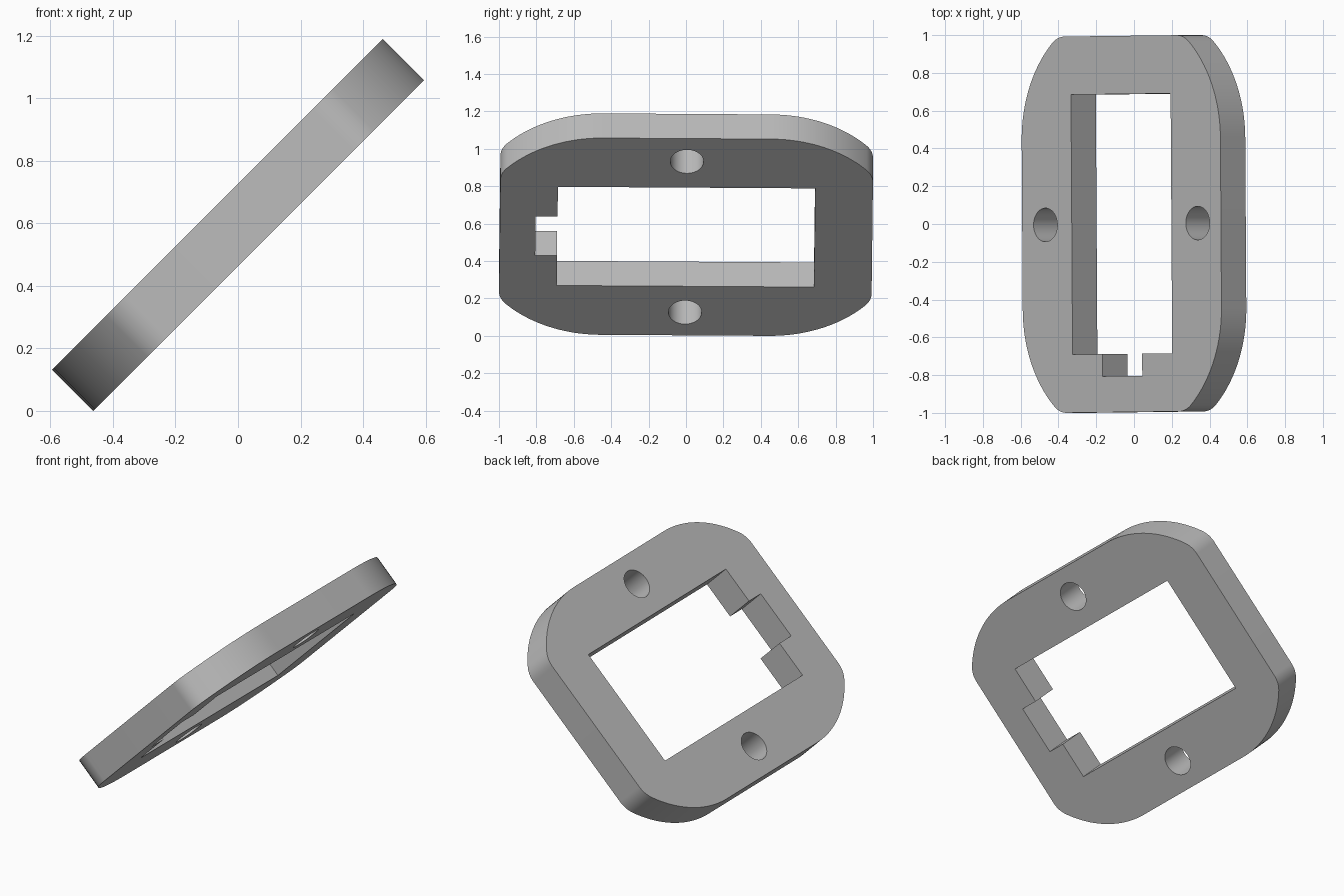
import bpy, bmesh
from math import pi, sin, cos, sqrt, asin, radians
from mathutils import Matrix, Vector

cube = bpy.data.objects.get("Cube")
if cube:
    bpy.data.objects.remove(cube, do_unlink=True)

HALF_U, HALF_V, THICK = 0.744, 0.996, 0.186   # plate half sizes and thickness
STRAIGHT, BIG_R, SMALL_R = 0.45, 0.68, 0.14   # long sides bow in, then a tight fillet


def arc(cx, cy, r, a0, a1, n):
    return [(cx + r * cos(a0 + (a1 - a0) * i / n), cy + r * sin(a0 + (a1 - a0) * i / n))
            for i in range(n + 1)]


def outline():
    """One corner of the plate, mirrored to all four."""
    cu, cv = HALF_U - BIG_R, STRAIGHT
    fv = HALF_V - SMALL_R
    reach = BIG_R - SMALL_R
    join = asin((fv - cv) / reach)
    fu = cu + sqrt(reach ** 2 - (fv - cv) ** 2)
    corner = arc(cu, cv, BIG_R, 0, join, 20) + arc(fu, fv, SMALL_R, join, pi / 2, 12)[1:]
    top = corner + [(-u, v) for u, v in reversed(corner)]
    return top + [(-u, -v) for u, v in top]


def window():
    """Rectangular opening with a notch in the front end."""
    u, v, nu, nv = 0.373, 0.688, 0.148, 0.805
    return [(u, v), (-u, v), (-u, -v), (-nu, -v), (-nu, -nv), (nu, -nv), (nu, -v), (u, -v)]


bm = bmesh.new()
screw_holes = [arc(s * 0.57, 0, 0.089, 0, 2 * pi, 48)[:-1] for s in (-1, 1)]
edges = []
for loop in [outline(), window()] + screw_holes:
    verts = [bm.verts.new((u, v, -THICK / 2)) for u, v in loop]
    edges += [bm.edges.new((a, b)) for a, b in zip(verts, verts[1:] + verts[:1])]
bmesh.ops.triangle_fill(bm, use_beauty=True, edges=edges, normal=Vector((0, 0, 1)))

# Thicken the flat profile into a plate
new = bmesh.ops.extrude_face_region(bm, geom=bm.faces[:], use_keep_orig=True)["geom"]
bmesh.ops.translate(bm, vec=(0, 0, THICK),
                    verts=[g for g in new if isinstance(g, bmesh.types.BMVert)])
bmesh.ops.recalc_face_normals(bm, faces=bm.faces[:])

# Lean the plate at forty-five degrees with a slight twist
bm.transform(Matrix.Rotation(radians(-45), 4, 'Y') @ Matrix.Rotation(radians(0.5), 4, 'Z'))
low = min(v.co.z for v in bm.verts)
bmesh.ops.translate(bm, vec=(0, 0, -low), verts=bm.verts[:])

mesh = bpy.data.meshes.new("mounting_plate")
bm.to_mesh(mesh)
bm.free()
plate = bpy.data.objects.new("mounting_plate", mesh)
bpy.context.collection.objects.link(plate)

grey = bpy.data.materials.new("plain_grey")
grey.use_nodes = True
colour = (0.5, 0.5, 0.5, 1)
grey.diffuse_color = colour
grey.node_tree.nodes["Principled BSDF"].inputs["Base Color"].default_value = colour
mesh.materials.append(grey)

bpy.ops.object.select_all(action='DESELECT')
plate.select_set(True)
bpy.context.view_layer.objects.active = plate
bpy.ops.object.shade_smooth_by_angle(angle=radians(30))
